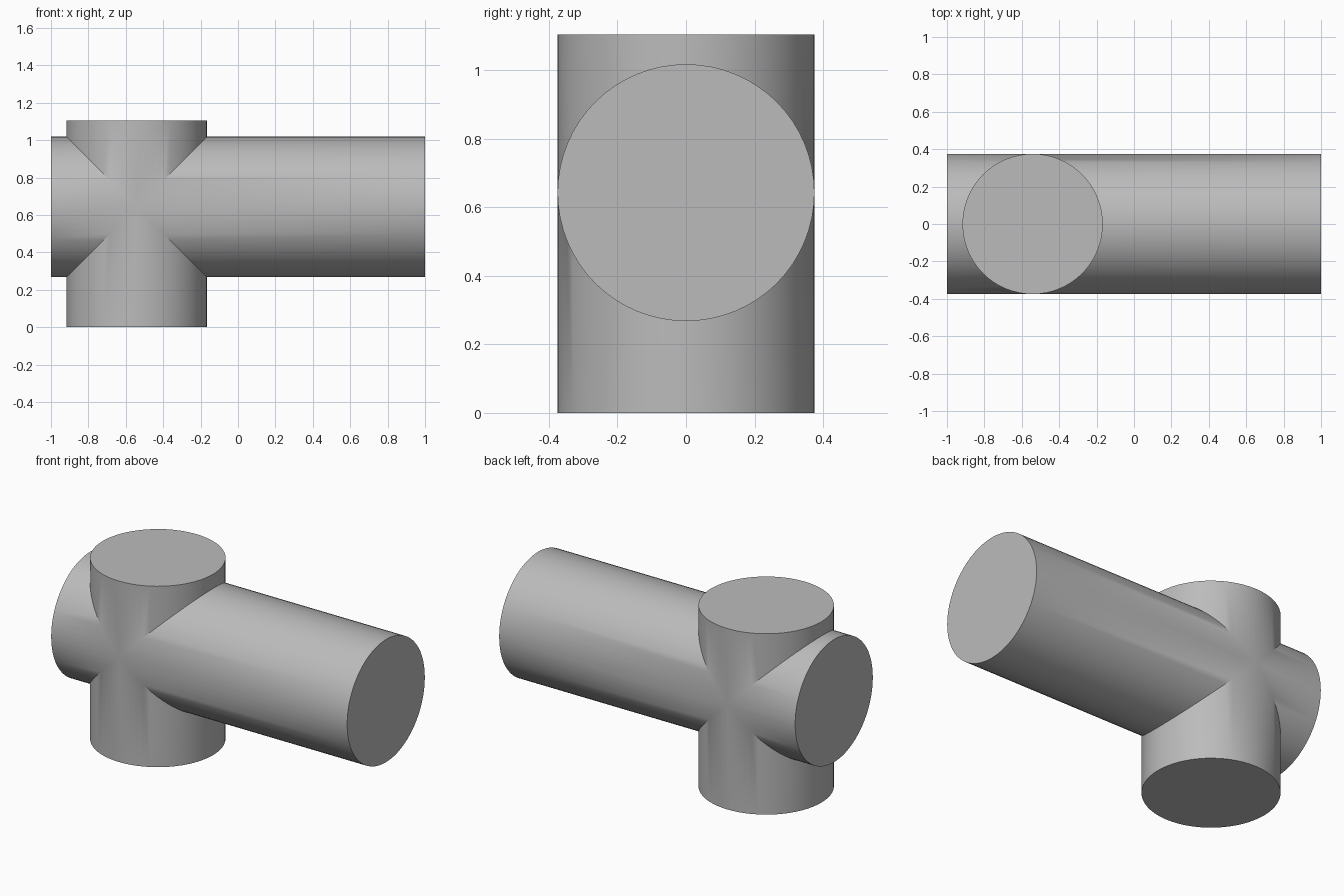
import bpy
import math

cube = bpy.data.objects.get("Cube")
if cube:
    bpy.data.objects.remove(cube, do_unlink=True)

RADIUS = 0.375
AXIS_Z = 0.643
POST_X = -0.542
HEIGHT = 1.105

# Plain grey for the whole fitting
grey = bpy.data.materials.new("plain_grey")
grey.use_nodes = True
color = (0.5, 0.5, 0.5, 1)
grey.diffuse_color = color
grey.node_tree.nodes["Principled BSDF"].inputs["Base Color"].default_value = color


def cylinder(name, length, location, rotation=(0, 0, 0)):
    bpy.ops.mesh.primitive_cylinder_add(
        vertices=64, radius=RADIUS, depth=length, location=location, rotation=rotation)
    obj = bpy.context.object
    obj.name = name
    obj.data.materials.append(grey)
    return obj


# Upright post and the long horizontal bar crossing it
post = cylinder("upright_post", HEIGHT, (POST_X, 0, HEIGHT / 2))
bar = cylinder("crossed_cylinders", 2, (0, 0, AXIS_Z), (0, math.pi / 2, 0))

# Fuse both into one solid
union = bar.modifiers.new("union", 'BOOLEAN')
union.operation = 'UNION'
union.solver = 'EXACT'
union.object = post
bpy.ops.object.modifier_apply(modifier=union.name)
bpy.data.objects.remove(post, do_unlink=True)

# Round sides smooth, rims and seams crisp
bpy.ops.object.shade_smooth_by_angle(angle=math.radians(30))
